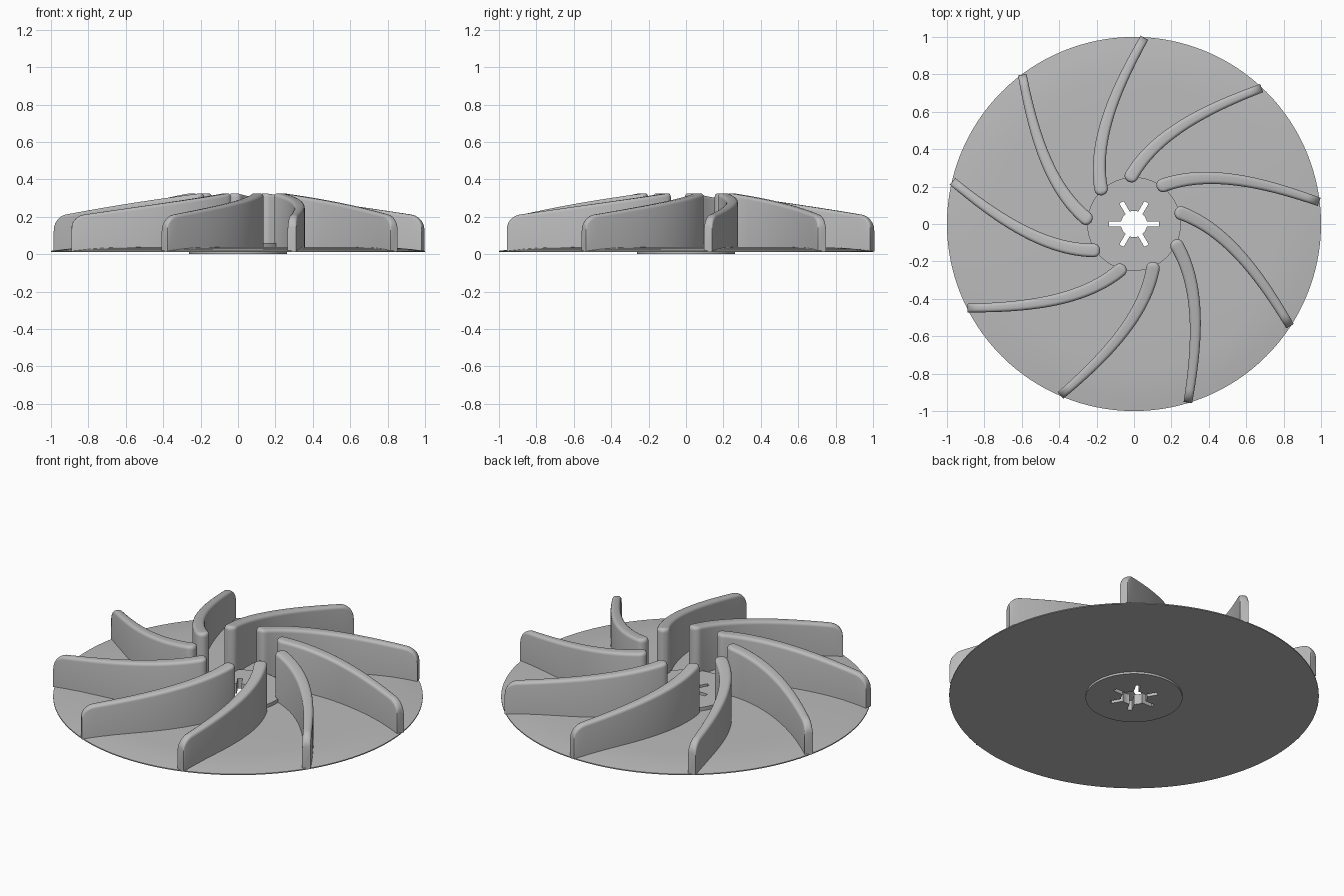
import bpy, bmesh, math
from mathutils import Vector, Matrix
from mathutils.geometry import interpolate_bezier

cube = bpy.data.objects.get("Cube")
if cube:
    bpy.data.objects.remove(cube, do_unlink=True)

BLADES = 9

grey = bpy.data.materials.new("plain grey")
grey.use_nodes = True
grey.diffuse_color = (0.5, 0.5, 0.5, 1)
grey.node_tree.nodes["Principled BSDF"].inputs["Base Color"].default_value = (0.5, 0.5, 0.5, 1)


def make_object(name, bm):
    bmesh.ops.recalc_face_normals(bm, faces=bm.faces)
    mesh = bpy.data.meshes.new(name)
    bm.to_mesh(mesh)
    bm.free()
    mesh.materials.append(grey)
    obj = bpy.data.objects.new(name, mesh)
    bpy.context.collection.objects.link(obj)
    return obj


def activate(obj):
    bpy.ops.object.select_all(action='DESELECT')
    obj.select_set(True)
    bpy.context.view_layer.objects.active = obj


def lathe(name, profile, steps=128):
    """Closed solid turned from (radius, z) points, bottom axis to top axis."""
    bm = bmesh.new()
    verts = [bm.verts.new((r, 0, z)) for r, z in profile]
    edges = [bm.edges.new(pair) for pair in zip(verts, verts[1:])]
    bmesh.ops.spin(bm, geom=verts + edges, axis=(0, 0, 1), cent=(0, 0, 0),
                   angle=math.tau, steps=steps)
    bmesh.ops.remove_doubles(bm, verts=bm.verts, dist=1e-5)
    return make_object(name, bm)


def keyed_bore(radius=0.07, reach=0.134, half_slot=0.013):
    """Round bore with six radial slots, as a cutting prism."""
    bm = bmesh.new()
    outline = []
    a = math.asin(half_slot / radius)
    for k in range(6):
        turn = Matrix.Rotation(math.radians(60 * k), 3, 'Z')
        slot = [(reach, -half_slot, -0.1), (reach, half_slot, -0.1)]
        arc = [a + (math.radians(60) - 2 * a) * i / 6 for i in range(7)]
        slot += [(radius * math.cos(t), radius * math.sin(t), -0.1) for t in arc]
        outline += [bm.verts.new(turn @ Vector(p)) for p in slot]
    face = bm.faces.new(outline)
    top = bmesh.ops.extrude_face_region(bm, geom=[face])["geom"]
    bmesh.ops.translate(bm, vec=(0, 0, 0.3),
                        verts=[v for v in top if isinstance(v, bmesh.types.BMVert)])
    return make_object("bore_cutter", bm)


# Base disc with a thin rim, raised hub on top and shallow boss below
base = lathe("base_disc", [(0, 0), (0.262, 0), (0.262, 0.012), (1, 0.012), (1, 0.018),
                           (0.93, 0.027), (0.85, 0.034), (0.76, 0.037), (0.25, 0.039),
                           (0.25, 0.06), (0, 0.06)])
cutter = keyed_bore()
cutter.hide_render = True
cut = base.modifiers.new("bore", 'BOOLEAN')
cut.operation = 'DIFFERENCE'
cut.solver = 'EXACT'
cut.object = cutter
activate(base)
bpy.ops.object.modifier_apply(modifier=cut.name)
bpy.data.objects.remove(cutter, do_unlink=True)
bpy.ops.object.shade_smooth_by_angle(angle=math.radians(25))


def quarter(distance, radius):
    """Drop of a rounded corner at a given distance from its end."""
    d = max(0, 1 - distance / radius)
    return radius * (1 - math.sqrt(1 - d * d))


def blade_mesh():
    """Curved vane swept along a path, with rounded top, nose and tip corner."""
    path = interpolate_bezier(Vector((0.122, 0.193)), Vector((0.38, 0.305)),
                              Vector((0.70, 0.22)), Vector((0.99, 0.118)), 400)
    # Stations bunch up at both ends where the corners are rounded
    stations = [round(200 * (1 - math.cos(math.pi * i / 48))) for i in range(49)]
    stations = sorted(set(min(399, s) for s in stations))
    bm = bmesh.new()
    rings = []
    for i in stations:
        p = path[i]
        tangent = (path[min(i + 1, 399)] - path[max(i - 1, 0)]).normalized()
        side = Vector((-tangent.y, tangent.x))
        s = (p - path[0]).length
        w = 0.037 - 0.014 * i / 399
        nose = max(0, 1 - s / w)
        w = max(0.002, w * math.sqrt(1 - nose * nose))
        r = p.length
        h = 0.325 - 0.165 * max(0, r - 0.25)
        h -= quarter(s, 0.018) + quarter(max(0, path[-1].length - r), 0.06)
        b = min(0.018, 0.9 * w)
        arc = [math.radians(22.5 * k) for k in range(5)]
        half = [(w, 0.015)] + [(w - b + b * math.cos(t), h - b + b * math.sin(t)) for t in arc]
        section = half + [(-x, z) for x, z in reversed(half)]
        rings.append([bm.verts.new((*(p + side * x), z)) for x, z in section])
    for one, two in zip(rings, rings[1:]):
        for j in range(len(one)):
            k = (j + 1) % len(one)
            bm.faces.new((one[j], one[k], two[k], two[j]))
    bm.faces.new(rings[0])
    bm.faces.new(rings[-1])
    return bm


# Ring of blades sharing one mesh
first = make_object("blade_1", blade_mesh())
activate(first)
bpy.ops.object.shade_smooth_by_angle(angle=math.radians(35))
for n in range(1, BLADES):
    blade = bpy.data.objects.new(f"blade_{n + 1}", first.data)
    blade.rotation_euler.z = math.tau * n / BLADES
    bpy.context.collection.objects.link(blade)
